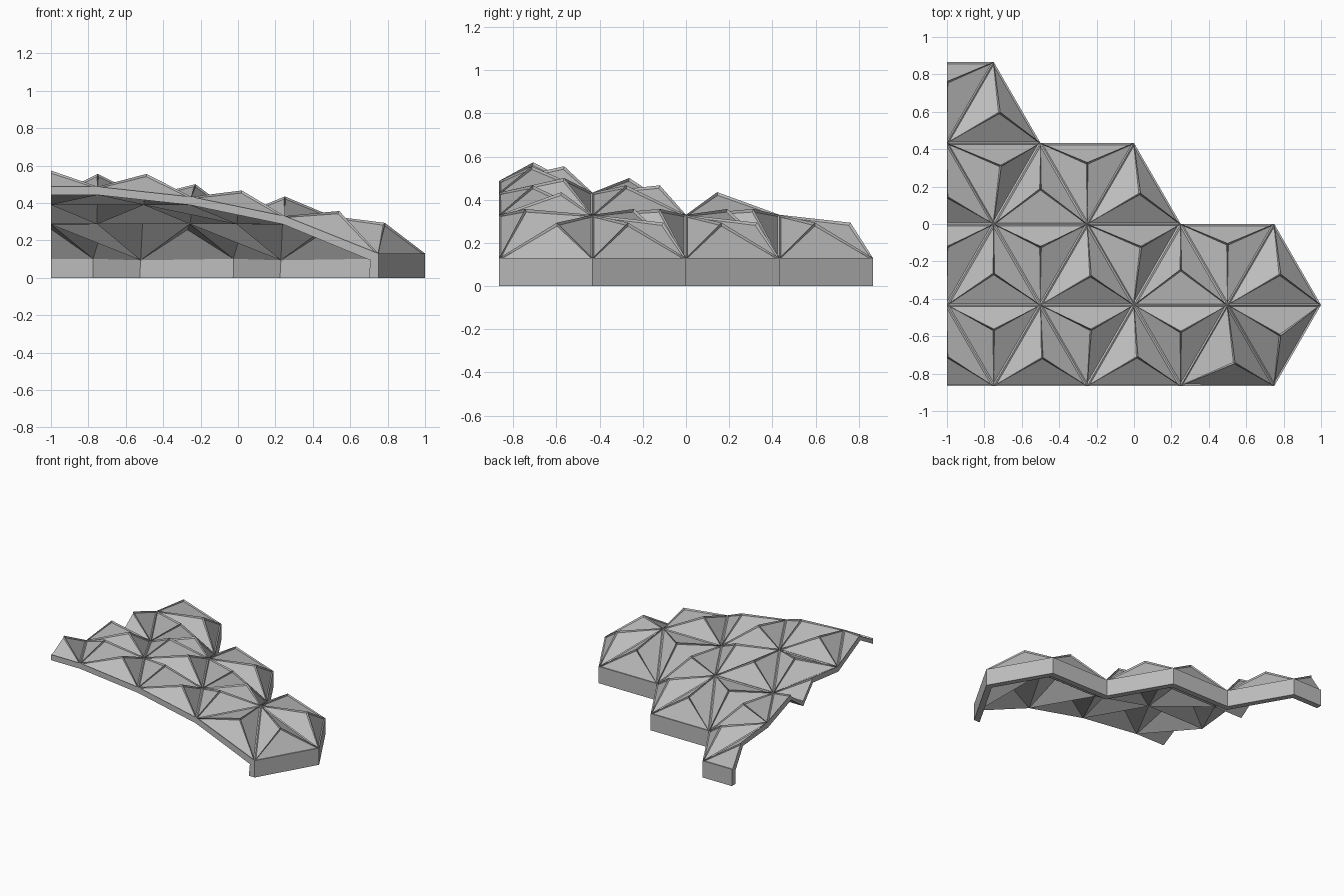
import bpy
import bmesh
from mathutils import Vector

SIDE = 0.5
ROW = SIDE * 3 ** 0.5 / 2
CENTRE = Vector((-1.0, -2 * ROW, 0))       # crown of the dome, where it is cut
REACH = [1.875, 1.875, 1.125, 0.375]       # half width of each triangle strip
RING_Z = [0.13, 0.33, 0.433, 0.487]        # node height by ring from the rim
THICK, PEAK = 0.044, 0.105

if "Cube" in bpy.data.objects:
    bpy.data.objects.remove(bpy.data.objects["Cube"])

grey = bpy.data.materials.new("concrete_grey")
grey.use_nodes = True
grey.diffuse_color = (0.5, 0.5, 0.5, 1)
grey.node_tree.nodes["Principled BSDF"].inputs["Base Color"].default_value = grey.diffuse_color


def lattice_triangles():
    """Triangles of nodes (k, j): k in half sides, j in rows."""
    tris = []
    for j in range(-4, 4):
        reach = REACH[j if j >= 0 else -1 - j]
        for k in range(-10, 10):
            if abs((k + 1) * SIDE / 2) > reach:
                continue
            if (k + j) % 2:                # odd half steps start an upright triangle
                tris.append(((k, j), (k + 2, j), (k + 1, j + 1)))
            else:
                tris.append(((k, j + 1), (k + 1, j), (k + 2, j + 1)))
    return tris


def node_heights(tris):
    """Rise ring by ring from the rim to the crown."""
    count = {}
    for t in tris:
        for a, b in zip(t, t[1:] + t[:1]):
            e = frozenset((a, b))
            count[e] = count.get(e, 0) + 1
    ring = {n: 0 for e, c in count.items() if c == 1 for n in e}
    for level in range(1, len(RING_Z)):
        for e in count:
            a, b = tuple(e)
            for p, q in ((a, b), (b, a)):
                if ring.get(p) == level - 1 and q not in ring:
                    ring[q] = level
    return {n: RING_Z[r] for n, r in ring.items()}


def cut(bm, normal):
    """Slice through the crown and cap the opening."""
    bmesh.ops.bisect_plane(bm, geom=bm.verts[:] + bm.edges[:] + bm.faces[:], dist=0.0005,
                           plane_co=(0, 0, 0), plane_no=normal, clear_inner=True)
    rim = [e for e in bm.edges if e.is_boundary]
    bmesh.ops.holes_fill(bm, edges=rim, sides=0)


# Faceted dome with the rim wall dropped to the ground
triangles = lattice_triangles()
height = node_heights(triangles)
bm = bmesh.new()
verts = {n: bm.verts.new((n[0] * SIDE / 2, n[1] * ROW, z)) for n, z in height.items()}
for t in triangles:
    bm.faces.new([verts[n] for n in t])
rim = [e for e in bm.edges if e.is_boundary]
wall = bmesh.ops.extrude_edge_only(bm, edges=rim)["geom"]
for v in wall:
    if isinstance(v, bmesh.types.BMVert):
        v.co.z = 0
bmesh.ops.recalc_face_normals(bm, faces=bm.faces[:])
if max(bm.faces, key=lambda f: f.calc_center_median().z).normal.z < 0:
    bmesh.ops.reverse_faces(bm, faces=bm.faces[:])

# Give it thickness
mesh = bpy.data.meshes.new("roof_shell")
bm.to_mesh(mesh)
bm.free()
shell = bpy.data.objects.new("roof_shell", mesh)
bpy.context.collection.objects.link(shell)
solid = shell.modifiers.new("thickness", 'SOLIDIFY')
solid.thickness = THICK
solid.offset = -1
solid.use_even_offset = True
bpy.context.view_layer.update()
bm = bmesh.new()
bm.from_object(shell, bpy.context.evaluated_depsgraph_get())
shell.modifiers.clear()

# Raise every triangle to a hollow pyramid, outside and inside
bm.normal_update()
outer = [f for f in bm.faces if len(f.verts) == 3 and f.normal.z > 0]
inner = [f for f in bm.faces if len(f.verts) == 3 and f.normal.z < 0]
bmesh.ops.poke(bm, faces=inner, offset=-PEAK)
panels = bmesh.ops.poke(bm, faces=outer, offset=PEAK)["faces"]
bm.normal_update()

# Sunken panels leave a raised frame along ridges and valleys
bmesh.ops.inset_individual(bm, faces=panels, thickness=0.013, depth=-0.009)

# Keep one quarter of the dome
cut(bm, (1, 0, 0))
cut(bm, (0, 1, 0))
bmesh.ops.translate(bm, verts=bm.verts[:], vec=CENTRE)
bmesh.ops.recalc_face_normals(bm, faces=bm.faces[:])
bm.to_mesh(mesh)
bm.free()
mesh.materials.append(grey)
